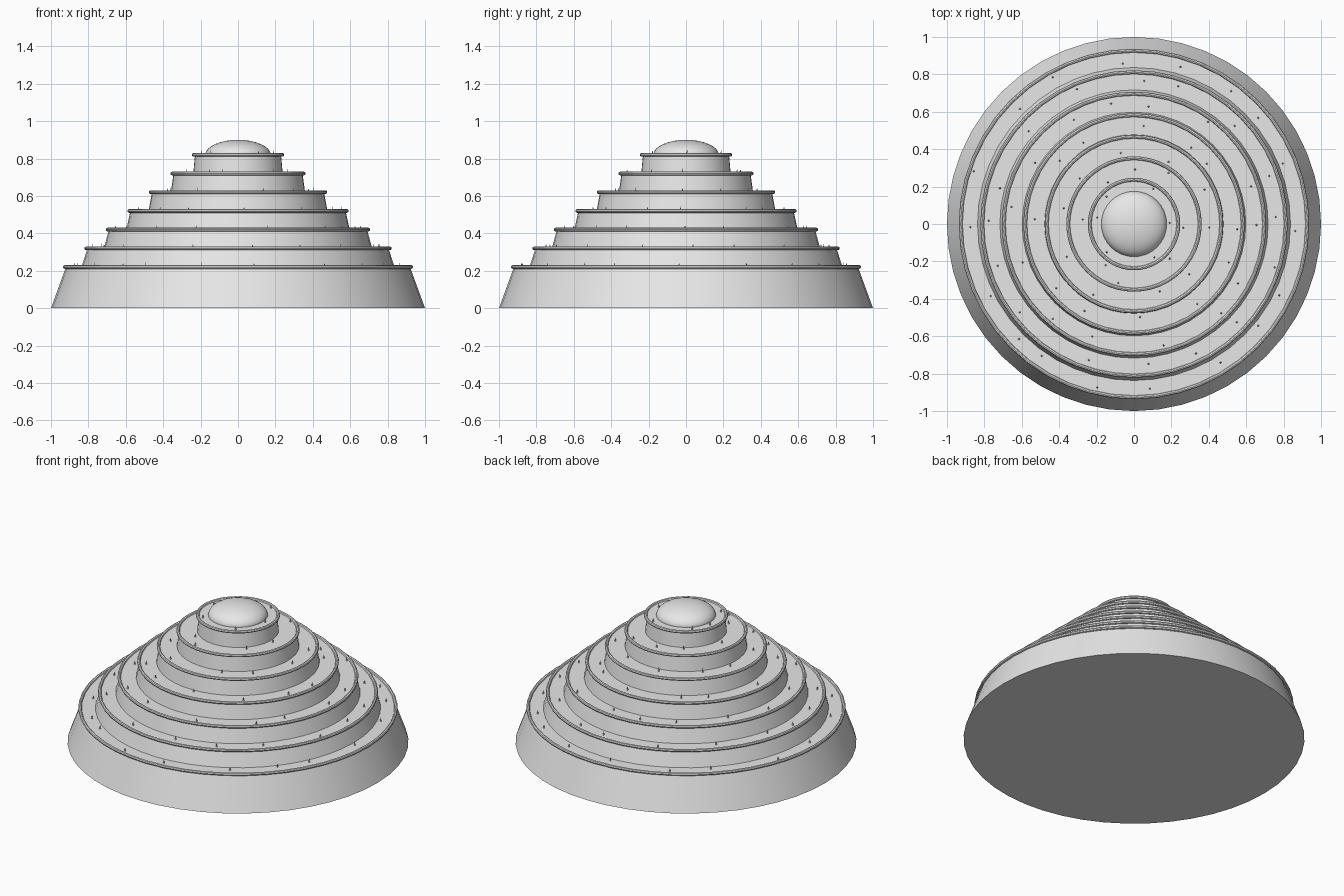
import bpy
import math
import random

random.seed(7)
SEGMENTS = 48
TIERS = 7
TIER_HEIGHT = 0.22
RISE = 0.1
TAPER = 0.92

if "Cube" in bpy.data.objects:
    bpy.data.objects.remove(bpy.data.objects["Cube"])

stone = bpy.data.materials.new("light_grey_stone")
stone.use_nodes = True
stone.diffuse_color = (0.8, 0.8, 0.8, 1)
stone.node_tree.nodes["Principled BSDF"].inputs["Base Color"].default_value = (0.8, 0.8, 0.8, 1)


def finish(name, smooth=True):
    """Name the active object, colour it and shade it."""
    obj = bpy.context.object
    obj.name = name
    obj.data.materials.append(stone)
    if smooth:
        bpy.ops.object.shade_smooth_by_angle(angle=math.radians(35))
    return obj


def spike(x, y, z):
    bpy.ops.mesh.primitive_cone_add(vertices=6, radius1=0.005, radius2=0,
                                    depth=0.025, location=(x, y, z + 0.0125))
    return bpy.context.object


for i in range(TIERS):
    radius = 1 - 0.125 * i
    top = RISE * i + TIER_HEIGHT
    edge = radius * TAPER

    # Tapered drum
    bpy.ops.mesh.primitive_cone_add(vertices=SEGMENTS, radius1=radius, radius2=edge,
                                    depth=TIER_HEIGHT,
                                    location=(0, 0, top - TIER_HEIGHT / 2))
    finish(f"tier_{i + 1}")

    # Rounded lip around the terrace edge
    bpy.ops.mesh.primitive_torus_add(major_segments=SEGMENTS, minor_segments=8,
                                     major_radius=edge + 0.007, minor_radius=0.01,
                                     location=(0, 0, top))
    finish(f"rim_{i + 1}")

    # Small spikes scattered along the terrace
    inner = 0.19 if i == TIERS - 1 else (radius - 0.125) * 0.96 + 0.015
    outer = edge - 0.015
    count = 18 - 2 * i
    spikes = []
    for k in range(count):
        angle = math.tau * (k + random.uniform(-0.35, 0.35)) / count
        r = random.uniform(inner, outer)
        spikes.append(spike(r * math.cos(angle), r * math.sin(angle), top))
    bpy.ops.object.select_all(action="DESELECT")
    for s in spikes:
        s.select_set(True)
    bpy.context.view_layer.objects.active = spikes[0]
    bpy.ops.object.join()
    finish(f"terrace_spikes_{i + 1}", smooth=False)

# Flattened dome on the summit
bpy.ops.mesh.primitive_uv_sphere_add(segments=32, ring_count=16, radius=0.175,
                                     location=(0, 0, 0.82))
dome = finish("summit_dome")
dome.scale.z = 0.08 / 0.175
